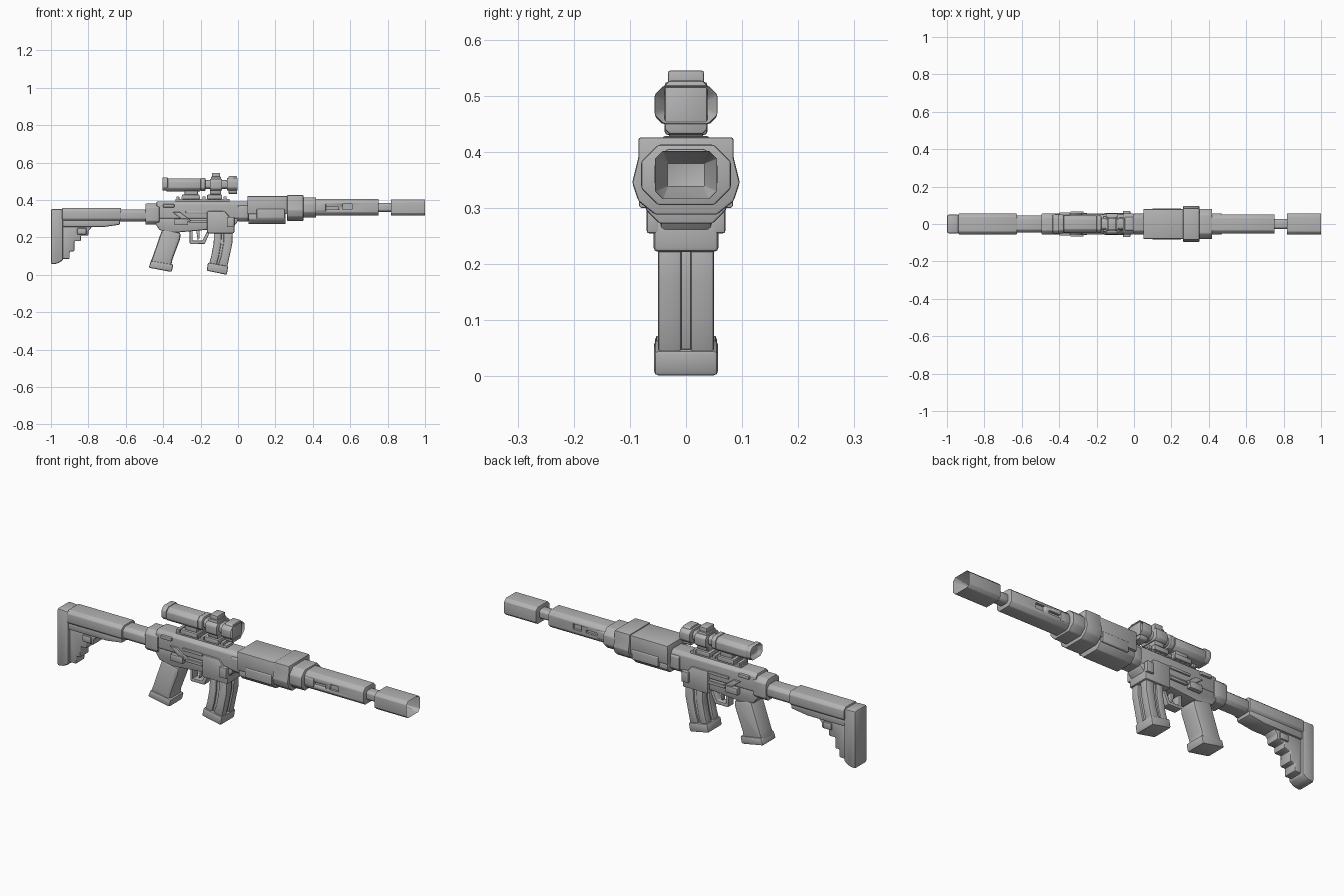
import bpy, bmesh, math
from mathutils import Vector

grey = bpy.data.materials.new("mid grey")
grey.diffuse_color = (0.45, 0.45, 0.45, 1)


def finish(name, bm, bev, seg=2):
    bmesh.ops.recalc_face_normals(bm, faces=bm.faces)
    if bev:
        edges = [e for e in bm.edges if e.calc_face_angle(0) > math.radians(20)]
        bmesh.ops.bevel(bm, geom=edges, offset=bev, segments=seg, profile=0.5,
                        affect='EDGES', clamp_overlap=True)
    me = bpy.data.meshes.new(name)
    bm.to_mesh(me)
    bm.free()
    me.materials.append(grey)
    ob = bpy.data.objects.new(name, me)
    bpy.context.collection.objects.link(ob)
    bpy.ops.object.select_all(action='DESELECT')
    ob.select_set(True)
    bpy.context.view_layer.objects.active = ob
    bpy.ops.object.shade_smooth_by_angle(angle=math.radians(35))
    return ob


def prism(name, pts, depth, bev, bore=None):
    """Extrude a polygon; bore = (inset, depth) hollows the far end."""
    bm = bmesh.new()
    base = bm.faces.new([bm.verts.new(p) for p in pts])
    out = bmesh.ops.extrude_face_region(bm, geom=[base])["geom"]
    bmesh.ops.translate(bm, vec=depth, verts=[g for g in out if isinstance(g, bmesh.types.BMVert)])
    if bore:
        end = next(g for g in out if isinstance(g, bmesh.types.BMFace))
        bmesh.ops.recalc_face_normals(bm, faces=bm.faces)
        bmesh.ops.inset_region(bm, faces=[end], thickness=bore[0])
        bmesh.ops.translate(bm, vec=-Vector(depth).normalized() * bore[1], verts=end.verts)
    return finish(name, bm, bev)


def side(name, pts, hw, bev=0.008, y=0):
    """Side profile in x, z given a half width."""
    return prism(name, [(x, y - hw, z) for x, z in pts], (0, 2 * hw, 0), bev)


def bar(name, x0, x1, hw, z0, z1, ch=0.015, bev=0.004, bore=None, y=0):
    """Bar along x with a chamfered rectangular section."""
    c = max(ch, 0.0005)
    sec = [(-hw + c, z0), (hw - c, z0), (hw, z0 + c), (hw, z1 - c),
           (hw - c, z1), (-hw + c, z1), (-hw, z1 - c), (-hw, z0 + c)]
    return prism(name, [(x0, y + a, z) for a, z in sec], (x1 - x0, 0, 0), bev, bore)


def box(name, x0, x1, hw, z0, z1, bev=0.006, y=0):
    return side(name, [(x0, z0), (x1, z0), (x1, z1), (x0, z1)], hw, bev, y)


def cut(target, cutter):
    m = target.modifiers.new("cut", 'BOOLEAN')
    m.operation, m.solver, m.object = 'DIFFERENCE', 'EXACT', cutter
    bpy.ops.object.select_all(action='DESELECT')
    target.select_set(True)
    bpy.context.view_layer.objects.active = target
    with bpy.context.temp_override(object=target, active_object=target):
        bpy.ops.object.modifier_apply(modifier=m.name)
    bpy.data.objects.remove(cutter)


# Stock
side("butt_plate", [(-1, 0.055), (-0.965, 0.06), (-0.935, 0.078), (-0.935, 0.35), (-1, 0.353)], 0.05, 0.01)
bar("stock_body", -0.94, -0.625, 0.055, 0.285, 0.358, 0.015)
side("stock_lower", [(-0.94, 0.255), (-0.72, 0.255), (-0.63, 0.268), (-0.63, 0.30), (-0.94, 0.30)], 0.045)
side("stock_brace", [(-0.94, 0.085), (-0.9, 0.085), (-0.9, 0.125), (-0.875, 0.125), (-0.875, 0.18),
                     (-0.84, 0.18), (-0.84, 0.21), (-0.80, 0.21), (-0.80, 0.235), (-0.775, 0.262),
                     (-0.94, 0.262)], 0.036, 0.006)
box("stock_latch", -0.86, -0.81, 0.044, 0.215, 0.25)
bar("buffer_tube", -0.64, -0.48, 0.045, 0.285, 0.35, 0.015)

# Receiver
bar("receiver_rear", -0.495, -0.42, 0.055, 0.268, 0.38, 0.02)
bar("receiver_upper", -0.435, 0.055, 0.05, 0.29, 0.393, 0.015)
side("receiver_lower", [(-0.42, 0.24), (-0.37, 0.222), (-0.17, 0.24), (-0.03, 0.25), (0.0, 0.285),
                        (0.0, 0.31), (-0.44, 0.31), (-0.44, 0.27)], 0.046)
bar("receiver_collar", -0.0, 0.055, 0.056, 0.285, 0.385, 0.02)
side("magazine_well", [(-0.165, 0.222), (-0.02, 0.222), (-0.02, 0.28), (-0.07, 0.34), (-0.165, 0.34)], 0.058)
for s, tag in ((-1, "right"), (1, "left")):
    box("rear_boss_" + tag, -0.34, -0.27, 0.012, 0.265, 0.30, 0.004, s * 0.056)
    side("receiver_rib_" + tag, [(-0.35, 0.335), (-0.31, 0.335), (-0.25, 0.29), (-0.28, 0.28)], 0.008, 0.003, s * 0.052)
    box("port_frame_top_" + tag, -0.28, -0.165, 0.006, 0.328, 0.342, 0.003, s * 0.051)
    box("port_frame_bottom_" + tag, -0.26, -0.165, 0.006, 0.276, 0.29, 0.003, s * 0.051)
    box("bolt_catch_" + tag, -0.06, -0.02, 0.012, 0.255, 0.31, 0.004, s * 0.058)
box("charging_handle", -0.40, -0.34, 0.062, 0.36, 0.378, 0.004)

# Pistol grip, trigger and guard
side("grip", [(-0.405, 0.245), (-0.305, 0.225), (-0.31, 0.19), (-0.355, 0.07), (-0.355, 0.03),
              (-0.475, 0.05), (-0.455, 0.1)], 0.05, 0.014)
side("grip_base", [(-0.478, 0.038), (-0.355, 0.015), (-0.345, 0.055), (-0.465, 0.075)], 0.055, 0.008)
side("guard_loop", [(-0.255, 0.165), (-0.178, 0.165), (-0.145, 0.24), (-0.162, 0.24),
                    (-0.19, 0.182), (-0.255, 0.182)], 0.022, 0.003)
box("guard_rear", -0.258, -0.243, 0.022, 0.168, 0.24, 0.003)
side("trigger", [(-0.225, 0.245), (-0.205, 0.245), (-0.205, 0.195), (-0.215, 0.185)], 0.01, 0.002)

# Magazine with a grooved front and sides
side("magazine_core", [(-0.115, 0.25), (-0.04, 0.25), (-0.04, 0.17), (-0.055, 0.1), (-0.07, 0.03),
                       (-0.15, 0.04), (-0.13, 0.1), (-0.118, 0.17)], 0.042, 0.005)
for s, tag in ((-1, "right"), (1, "left")):
    side("magazine_front_rib_" + tag, [(-0.075, 0.25), (-0.028, 0.25), (-0.03, 0.17), (-0.045, 0.1),
                                       (-0.06, 0.03), (-0.11, 0.04), (-0.09, 0.1), (-0.078, 0.17)],
         0.021, 0.006, s * 0.029)
    side("magazine_rear_rib_" + tag, [(-0.128, 0.25), (-0.088, 0.25), (-0.09, 0.17), (-0.102, 0.1),
                                      (-0.122, 0.03), (-0.16, 0.04), (-0.143, 0.1), (-0.13, 0.17)],
         0.021, 0.006, s * 0.029)
side("magazine_base", [(-0.168, 0.022), (-0.06, 0), (-0.052, 0.046), (-0.16, 0.066)], 0.057, 0.008)

# Handguard
box("handguard_upper", 0.05, 0.27, 0.08, 0.325, 0.421, 0.004)
bar("handguard_lower", 0.055, 0.255, 0.072, 0.272, 0.345, 0.025)
for s, tag in ((-1, "right"), (1, "left")):
    bar("handguard_panel_" + tag, 0.10, 0.25, 0.008, 0.30, 0.352, 0.004, 0.002, None, s * 0.076)
half = [(0.055, 0.288), (0.085, 0.312), (0.096, 0.345), (0.085, 0.39), (0.085, 0.426)]
ring = half + [(-y, z) for y, z in reversed(half)]
prism("handguard_ring", [(0.262, y, z) for y, z in ring], (0.088, 0, 0), 0.005)
bar("handguard_nose", 0.34, 0.418, 0.08, 0.305, 0.413, 0.03, 0.005)

# Barrel shroud with vents, thin barrel and bored muzzle
shroud = bar("barrel_shroud", 0.40, 0.752, 0.052, 0.316, 0.405, 0.018)
for s in (-1, 1):
    for x0, x1, z0, z1 in ((0.435, 0.535, 0.35, 0.366), (0.56, 0.61, 0.35, 0.378)):
        cut(shroud, box("vent_cutter", x0, x1, 0.014, z0, z1, 0, s * 0.054))
bar("shroud_band", 0.415, 0.47, 0.056, 0.322, 0.398, 0.02)
bar("barrel", 0.74, 0.83, 0.028, 0.336, 0.384, 0.01)
bar("muzzle", 0.818, 1.0, 0.055, 0.316, 0.402, 0.014, 0.005, (0.024, 0.1))

# Rail and scope mounts
box("rail", -0.335, -0.045, 0.03, 0.385, 0.405, 0.003)
for i in range(10):
    box("rail_tooth_%d" % i, -0.33 + i * 0.028, -0.314 + i * 0.028, 0.034, 0.40, 0.418, 0.002)
for i, (x0, x1) in enumerate(((-0.30, -0.205), (-0.165, -0.085))):
    box("mount_foot_%d" % i, x0, x1, 0.042, 0.403, 0.428, 0.004)
    box("mount_post_%d" % i, x0 + 0.015, x1 - 0.01, 0.03, 0.42, 0.46, 0.004)

# Scope
bar("scope_body", -0.385, -0.20, 0.046, 0.446, 0.516, 0.018)
bar("scope_eyepiece", -0.375, -0.405, 0.05, 0.45, 0.52, 0.018, 0.004, (0.016, 0.02))
bar("scope_tube", -0.21, -0.04, 0.032, 0.458, 0.506, 0.012)
bar("scope_ring", -0.20, -0.175, 0.045, 0.448, 0.518, 0.016)
bar("scope_turret_block", -0.15, -0.085, 0.055, 0.45, 0.512, 0.012)
box("scope_turret_neck", -0.145, -0.09, 0.038, 0.43, 0.525, 0.006)
box("scope_turret_cap", -0.14, -0.095, 0.032, 0.515, 0.545, 0.004)
bar("scope_bell", -0.06, 0.0, 0.056, 0.45, 0.518, 0.016, 0.004, (0.02, 0.03))
bar("scope_bell_lug", -0.05, -0.005, 0.038, 0.432, 0.527, 0.008)
